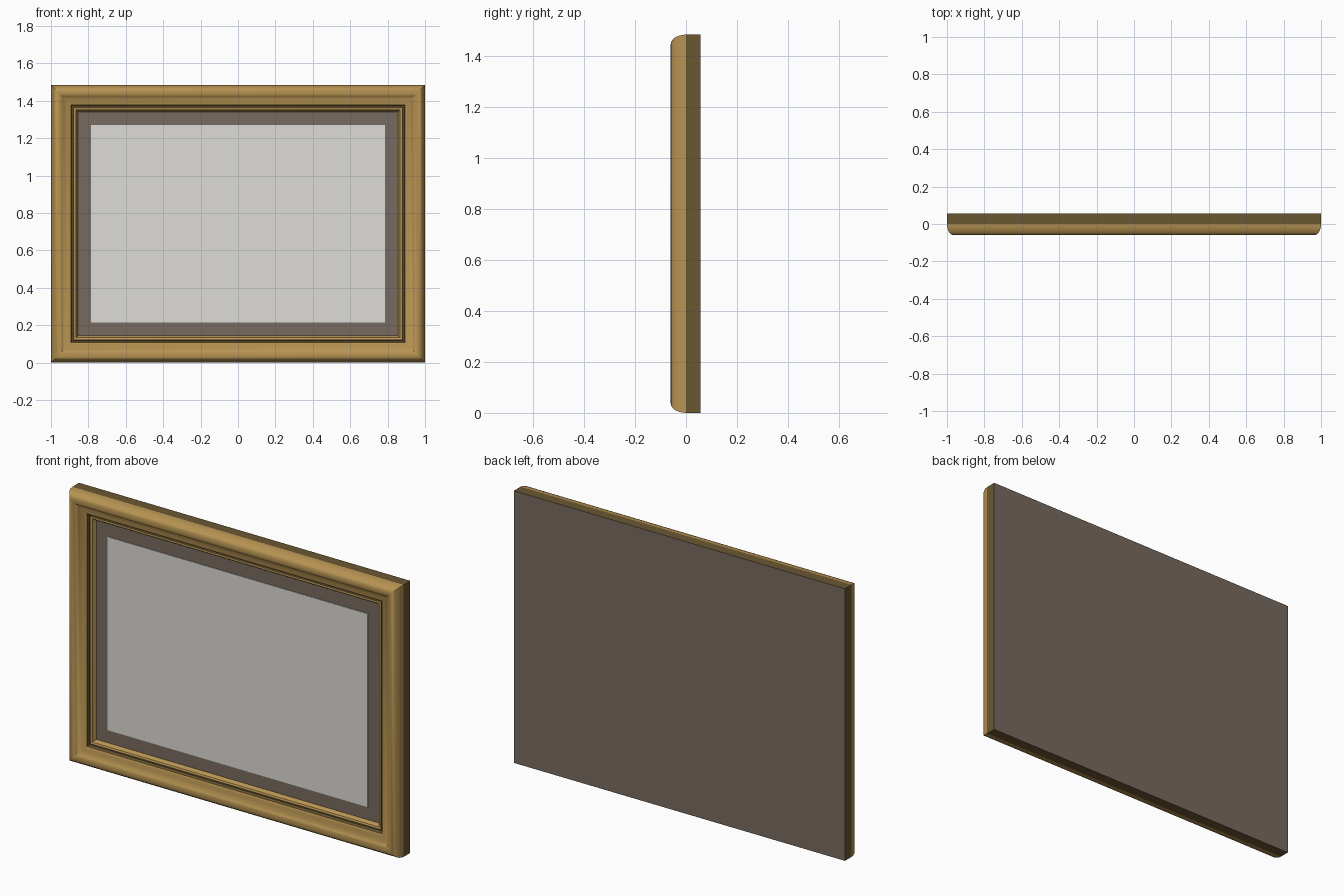
import bpy, bmesh, math

if "Cube" in bpy.data.objects:
    bpy.data.objects.remove(bpy.data.objects["Cube"], do_unlink=True)

WIDTH, HEIGHT = 2.0, 1.485
BACK = 0.057


def material(name, colour):
    mat = bpy.data.materials.new(name)
    mat.use_nodes = True
    mat.diffuse_color = (*colour, 1)
    mat.node_tree.nodes["Principled BSDF"].inputs["Base Color"].default_value = (*colour, 1)
    return mat


gold = material("gold", (0.47, 0.29, 0.084))
dark_gold = material("dark gold", (0.147, 0.095, 0.032))
brown = material("brown board", (0.185, 0.146, 0.115))
pale = material("pale grey", (0.73, 0.715, 0.68))


def finish(name, bm, mats):
    bmesh.ops.recalc_face_normals(bm, faces=bm.faces)
    mesh = bpy.data.meshes.new(name)
    bm.to_mesh(mesh)
    bm.free()
    obj = bpy.data.objects.new(name, mesh)
    bpy.context.collection.objects.link(obj)
    for mat in mats:
        mesh.materials.append(mat)
    return obj


def slab(name, inset, y_front, y_back, mats):
    bm = bmesh.new()
    bmesh.ops.create_cube(bm, size=1)
    for v in bm.verts:
        v.co.x *= WIDTH - 2 * inset
        v.co.z = v.co.z * (HEIGHT - 2 * inset) + HEIGHT / 2
        v.co.y = y_front if v.co.y < 0 else y_back
    # Rim faces take the second material when there is one
    bm.normal_update()
    for f in bm.faces:
        if len(mats) > 1 and abs(f.normal.y) < 0.5:
            f.material_index = 1
    return finish(name, bm, mats)


# Backing box with darker rim, and the inset picture panel
slab("backing_board", 0, 0, BACK, [brown, dark_gold])
slab("picture_panel", 0.215, -0.003, 0.001, [pale])

# Moulding profile: (inset from outer edge, depth)
profile = [(0.037 * (1 - math.cos(a)), -0.06 * math.sin(a))
           for a in (i * math.pi / 12 for i in range(7))]
profile += [(0.050, -0.058), (0.060, -0.052), (0.070, -0.044), (0.084, -0.039),
            (0.098, -0.036), (0.108, -0.030), (0.111, -0.011), (0.118, -0.011),
            (0.121, -0.020), (0.127, -0.022), (0.134, -0.019), (0.145, 0)]

# Mitred frame: one rectangular ring per profile point, bridged in order
bm = bmesh.new()
rings = []
for inset, y in profile:
    w, h = WIDTH / 2 - inset, HEIGHT / 2 - inset
    rings.append([bm.verts.new((sx * w, y, HEIGHT / 2 + sz * h))
                  for sx, sz in ((-1, -1), (1, -1), (1, 1), (-1, 1))])
for a, b, (inset, y) in zip(rings, rings[1:], profile):
    for i in range(4):
        j = (i + 1) % 4
        face = bm.faces.new((a[i], a[j], b[j], b[i]))
        # Shadowed groove beside the inner bead
        face.material_index = int(0.105 < inset < 0.119)
# Close the moulding against the board
for i in range(4):
    j = (i + 1) % 4
    bm.faces.new((rings[-1][i], rings[-1][j], rings[0][j], rings[0][i]))
moulding = finish("frame_moulding", bm, [gold, dark_gold])

bpy.ops.object.select_all(action="DESELECT")
moulding.select_set(True)
bpy.context.view_layer.objects.active = moulding
bpy.ops.object.shade_smooth_by_angle(angle=math.radians(30))
